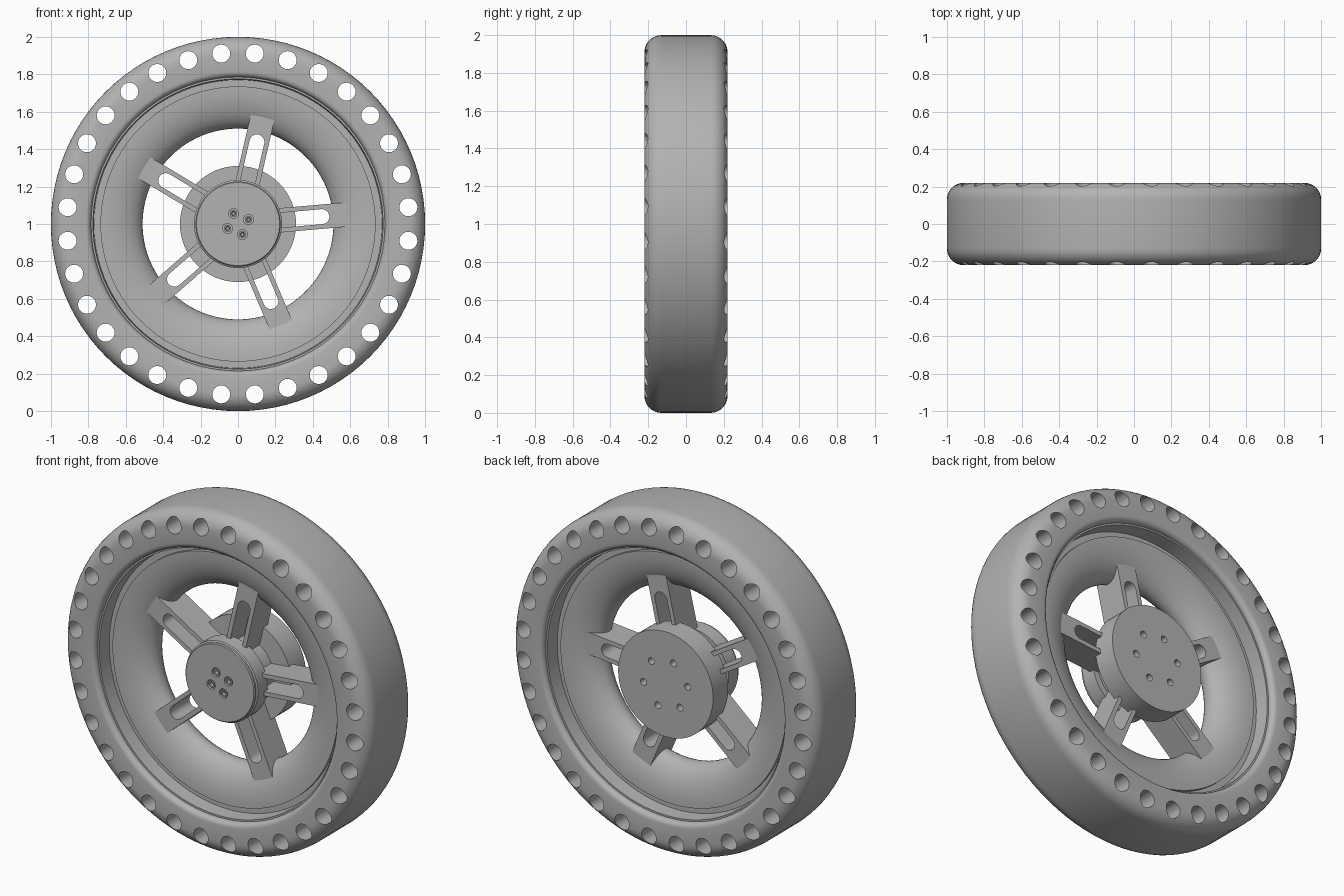
import bpy, bmesh
from math import sin, cos, pi, radians
from mathutils import Matrix, Vector

cube = bpy.data.objects.get("Cube")
if cube:
    bpy.data.objects.remove(cube, do_unlink=True)

grey = bpy.data.materials.new("mid grey")
grey.use_nodes = True
grey.diffuse_color = (0.45, 0.45, 0.45, 1)
grey.node_tree.nodes["Principled BSDF"].inputs["Base Color"].default_value = grey.diffuse_color

CENTRE = Vector((0, 0, 1))


def make(name, bm):
    bmesh.ops.remove_doubles(bm, verts=bm.verts, dist=1e-5)
    bmesh.ops.recalc_face_normals(bm, faces=bm.faces)
    mesh = bpy.data.meshes.new(name)
    bm.to_mesh(mesh)
    bm.free()
    mesh.materials.append(grey)
    obj = bpy.data.objects.new(name, mesh)
    obj.location = CENTRE
    bpy.context.collection.objects.link(obj)
    return obj


def activate(obj):
    bpy.ops.object.select_all(action='DESELECT')
    obj.select_set(True)
    bpy.context.view_layer.objects.active = obj


def smooth(obj, angle=30):
    activate(obj)
    bpy.ops.object.shade_smooth_by_angle(angle=radians(angle))


def lathe(name, profile, steps=96, closed=True):
    """Turn a (radius, y) profile around the axle."""
    bm = bmesh.new()
    vs = [bm.verts.new((r, y, 0)) for r, y in profile]
    es = [bm.edges.new(p) for p in zip(vs, vs[1:])]
    if closed:
        es.append(bm.edges.new((vs[-1], vs[0])))
    bmesh.ops.spin(bm, geom=vs + es, cent=(0, 0, 0), axis=(0, 1, 0),
                   angle=2 * pi, steps=steps)
    return make(name, bm)


def arc(cr, cy, a, b, start, end, n):
    """Elliptical arc in the (radius, y) plane."""
    angles = [radians(start + (end - start) * i / n) for i in range(n + 1)]
    return [(cr + a * cos(t), cy + b * sin(t)) for t in angles]


def mirrored(half):
    return half + [(r, -y) for r, y in reversed(half) if y > 1e-6]


def drill(target, holes, sides=24):
    """Cut round holes given as (angle, ring radius, hole radius, y0, y1)."""
    bm = bmesh.new()
    for t, ring, r, y0, y1 in holes:
        place = Matrix.Translation((ring * cos(t), (y0 + y1) / 2, ring * sin(t)))
        bmesh.ops.create_cone(bm, cap_ends=True, segments=sides, radius1=r, radius2=r,
                              depth=y1 - y0, matrix=place @ Matrix.Rotation(pi / 2, 4, 'X'))
    cutter = make("hole_cutter", bm)
    cutter.hide_render = True
    mod = target.modifiers.new("holes", 'BOOLEAN')
    mod.object, mod.operation, mod.solver = cutter, 'DIFFERENCE', 'EXACT'
    activate(target)
    bpy.ops.object.modifier_apply(modifier=mod.name)
    bpy.data.objects.remove(cutter, do_unlink=True)


# Tyre with rounded shoulders and a ring of through holes
tyre = lathe("tyre", mirrored(
    [(0.785, 0)] + arc(0.815, 0.19, 0.03, 0.03, 180, 90, 4)
    + arc(0.91, 0.13, 0.09, 0.09, 90, 0, 8))[1:])
step = 2 * pi / 32
drill(tyre, [((i + 0.5) * step, 0.915, 0.048, -0.4, 0.4) for i in range(32)])
smooth(tyre)

# Rim: thin lip, stepped seat and a rounded inner bulge
rim = lathe("rim", mirrored(
    [(0.79, 0.185), (0.775, 0.185), (0.77, 0.1), (0.735, 0.1)]
    + arc(0.735, 0, 0.225, 0.12, 90, 180, 12)))
smooth(rim, 25)

# Five spokes, each a deep bar with a round-ended slot
half_w, slot_w, slot_end = 0.065, 0.04, 0.45
outline = [(0.15, -half_w), (0.64, -half_w), (0.64, half_w), (0.15, half_w), (0.15, slot_w)]
outline += [(slot_end + slot_w * cos(t), slot_w * sin(t))
            for t in [pi / 2 - pi * i / 12 for i in range(13)]]
outline.append((0.15, -slot_w))
for i in range(5):
    bm = bmesh.new()
    face = bm.faces.new([bm.verts.new((x, -0.09, z)) for x, z in outline])
    side = bmesh.ops.extrude_face_region(bm, geom=[face])["geom"]
    bmesh.ops.translate(bm, vec=(0, 0.18, 0),
                        verts=[v for v in side if isinstance(v, bmesh.types.BMVert)])
    bmesh.ops.rotate(bm, verts=bm.verts,
                     matrix=Matrix.Rotation(-radians(5 + 72 * i), 3, 'Y'))
    smooth(make(f"spoke_{i + 1}", bm))

# Front hub cap with four counterbored screw seats
cap = lathe("front_hub", [(0, -0.17), (0.222, -0.17), (0.227, -0.165), (0.227, -0.155),
                          (0.235, -0.15), (0.235, -0.06), (0, -0.06)], 64, False)
seats = [radians(23 + 90 * i) for i in range(4)]
drill(cap, [(t, 0.061, 0.027, -0.3, -0.15) for t in seats])
smooth(cap)
for i, t in enumerate(seats):
    screw = lathe(f"screw_{i + 1}", [(0.008, -0.151), (0.012, -0.165), (0.02, -0.165),
                                     (0.02, -0.14), (0.008, -0.14)], 20)
    screw.location = CENTRE + Vector((0.061 * cos(t), 0, 0.061 * sin(t)))
    smooth(screw)

# Core and back flange with six bolt holes
smooth(lathe("hub_core", [(0, -0.08), (0.2, -0.08), (0.2, 0.08), (0, 0.08)], 64, False))
flange = lathe("back_flange", [(0, 0.05), (0.31, 0.05), (0.31, 0.19), (0, 0.19)], 64, False)
drill(flange, [(pi - radians(9.5 + 60 * i), 0.146, 0.02, 0.13, 0.3) for i in range(6)])
smooth(flange)
